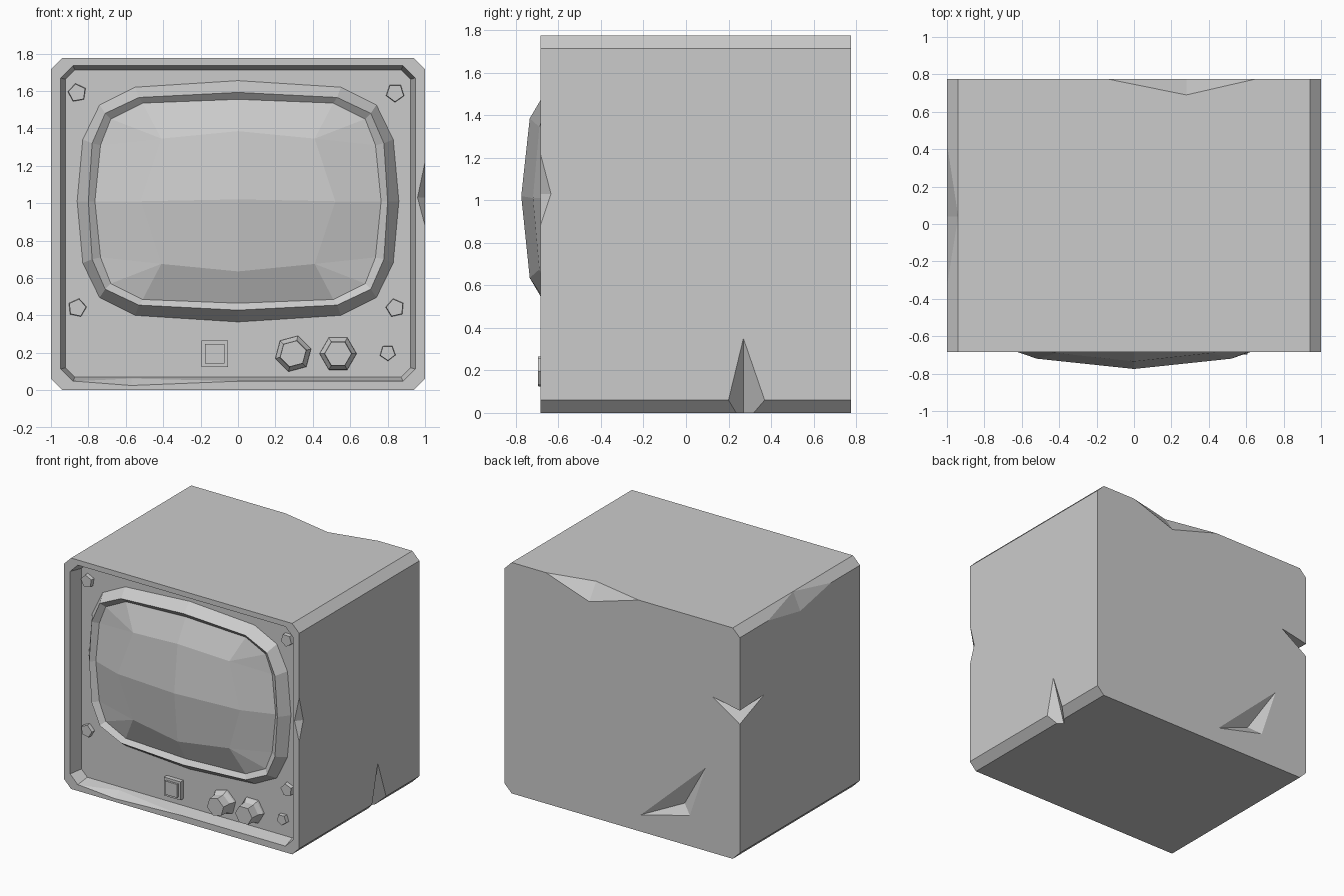
import bpy, bmesh, math
from mathutils import Vector

if "Cube" in bpy.data.objects:
    bpy.data.objects.remove(bpy.data.objects["Cube"], do_unlink=True)

grey = bpy.data.materials.new("plain grey")
grey.use_nodes = True
grey.diffuse_color = (0.6, 0.6, 0.6, 1)
shader = grey.node_tree.nodes["Principled BSDF"]
shader.inputs["Base Color"].default_value = (0.6, 0.6, 0.6, 1)
shader.inputs["Roughness"].default_value = 0.8


def finish(name, bm):
    bmesh.ops.recalc_face_normals(bm, faces=bm.faces)
    mesh = bpy.data.meshes.new(name)
    bm.to_mesh(mesh)
    bm.free()
    mesh.materials.append(grey)
    obj = bpy.data.objects.new(name, mesh)
    bpy.context.collection.objects.link(obj)
    return obj


def bridge(bm, a, b):
    n = len(a)
    for i in range(n):
        j = (i + 1) % n
        bm.faces.new((a[i], a[j], b[j], b[i]))


def add_loop(bm, points, y):
    return [bm.verts.new((x, y, z)) for x, z in points]


def loft(name, sections):
    """Closed solid through (points, y) sections, capped at both ends."""
    bm = bmesh.new()
    loops = [add_loop(bm, pts, y) for pts, y in sections]
    for a, b in zip(loops, loops[1:]):
        bridge(bm, a, b)
    bm.faces.new(loops[0])
    bm.faces.new(loops[-1])
    return finish(name, bm)


def cut_corner_rect(hx, z0, z1, c):
    return [(-hx, z0 + c), (-hx, z1 - c), (-hx + c, z1), (hx - c, z1),
            (hx, z1 - c), (hx, z0 + c), (hx - c, z0), (-hx + c, z0)]


def polygon(n, r, cx, cz, turn):
    angles = [math.radians(turn) + math.tau * i / n for i in range(n)]
    return [(cx + r * math.cos(a), cz + r * math.sin(a)) for a in angles]


def mirrored_ring(quarter, cz):
    """Full ring from a quarter running from the top to the right."""
    half = quarter[:-1] + [(x, -z) for x, z in reversed(quarter)][:-1]
    full = half + [(-x, -z) for x, z in half]
    return [(x, z + cz) for x, z in full]


# Cabinet with chamfered edges and a recessed front panel
PANEL = -0.585
cabinet = loft("cabinet", [
    (cut_corner_rect(1.0, 0.0, 1.775, 0.06), 0.775),
    (cut_corner_rect(1.0, 0.0, 1.775, 0.06), -0.685),
    (cut_corner_rect(0.948, 0.048, 1.735, 0.065), -0.685),
    (cut_corner_rect(0.922, 0.07, 1.712, 0.05), PANEL)])


def dent(corners, pivot):
    """Cut a four-cornered chip, grown about its innermost point."""
    bm = bmesh.new()
    verts = [bm.verts.new(pivot + (Vector(c) - pivot) * 1.2) for c in corners]
    for skip in range(4):
        bm.faces.new([v for i, v in enumerate(verts) if i != skip])
    cutter = finish("chip_cutter", bm)
    cutter.hide_render = True
    mod = cabinet.modifiers.new("chip", "BOOLEAN")
    mod.operation = "DIFFERENCE"
    mod.solver = "EXACT"
    mod.object = cutter
    bpy.context.view_layer.objects.active = cabinet
    bpy.ops.object.modifier_apply(modifier=mod.name)
    bpy.data.objects.remove(cutter, do_unlink=True)


def edge_dent(end_a, end_b, ridge_a, ridge_b):
    pivot = (Vector(ridge_a) + Vector(ridge_b)) / 2
    dent([end_a, end_b, ridge_a, ridge_b], pivot)


# Chips: top back edge, back corner, front side edge, base, top side, front lip
edge_dent((0.65, 0.775, 1.775), (-0.14, 0.775, 1.775),
          (0.28, 0.69, 1.775), (0.28, 0.775, 1.65))
edge_dent((-1, 0.775, 1.155), (-1, 0.775, 1.05),
          (-0.77, 0.775, 1.2), (-1, 0.48, 1.165))
edge_dent((1, -0.685, 0.88), (1, -0.685, 1.22),
          (0.96, -0.685, 1.03), (1, -0.635, 1.03))
edge_dent((1, 0.2, 0.06), (1, 0.37, 0.06),
          (1, 0.27, 0.35), (0.9, 0.27, 0))
edge_dent((-1, 0.43, 1.715), (-1, -0.33, 1.715),
          (-0.94, 0.04, 1.775), (-1, 0.04, 1.64))
edge_dent((-0.87, -0.685, 0.048), (0, -0.685, 0.048),
          (-0.57, -0.685, 0.025), (-0.57, -0.62, 0.062))
# Chip in the middle of the back
pit = Vector((-0.49, 0.715, 0.285))
dent([(-0.16, 0.775, 0.13), (-0.71, 0.775, 0.64),
      (-0.575, 0.775, 0.235), pit], pit)

# Screen: raised surround and faceted bulging glass
CZ = 1.01
bm = bmesh.new()
outer = add_loop(bm, mirrored_ring(
    [(0, .645), (.55, .61), (.74, .515), (.83, .33), (.86, 0)], CZ), PANEL)
crest = add_loop(bm, mirrored_ring(
    [(0, .582), (.53, .555), (.71, .47), (.78, .31), (.8, 0)], CZ), -0.665)
edge = add_loop(bm, mirrored_ring(
    [(0, .545), (.51, .525), (.68, .44), (.735, .3), (.765, 0)], CZ), -0.635)
dome = add_loop(bm, mirrored_ring([(0, .375), (.41, .335), (.52, 0)], CZ), -0.69)
for i, v in enumerate(dome):
    v.co.y = -0.69 if i % 2 else (-0.72 if i % 4 else -0.735)
centre = bm.verts.new((0, -0.775, CZ + 0.01))
bm.faces.new(outer)
bridge(bm, outer, crest)
bridge(bm, crest, edge)
for k in range(4):
    o = [edge[(4 * k + i) % 16] for i in range(5)]
    d = [dome[(2 * k + i) % 8] for i in range(3)]
    for face in ((o[0], o[1], d[1], d[0]), (o[1], o[2], d[1]), (o[2], o[3], d[1]),
                 (o[3], o[4], d[2], d[1]), (d[0], d[1], d[2], centre)):
        bm.faces.new(face)
finish("screen", bm)

# Five-sided screws on the panel
for i, (x, z, r) in enumerate([(-.86, 1.59, .052), (.84, 1.59, .052),
                               (-.86, .44, .052), (.84, .44, .052), (.8, .2, .045)]):
    turn = 100 + 25 * i
    loft(f"screw_{i + 1}", [(polygon(5, r, x, z, turn), PANEL + 0.01),
                            (polygon(5, r * 0.92, x, z, turn), -0.615)])

# Six-sided knobs with flared skirts
for name, x, turn in (("inner_knob", 0.295, 15), ("outer_knob", 0.535, 0)):
    loft(name, [(polygon(6, 0.1, x, 0.195, turn), PANEL + 0.01),
                (polygon(6, 0.098, x, 0.195, turn), -0.6),
                (polygon(6, 0.077, x, 0.195, turn), -0.63),
                (polygon(6, 0.072, x, 0.195, turn), -0.697)])

# Square push button with a stepped face
loft("button_frame", [(polygon(4, 0.1, -0.125, 0.195, 45), PANEL + 0.01),
                      (polygon(4, 0.1, -0.125, 0.195, 45), -0.62)])
loft("button", [(polygon(4, 0.073, -0.125, 0.195, 45), -0.61),
                (polygon(4, 0.073, -0.125, 0.195, 45), -0.635)])
